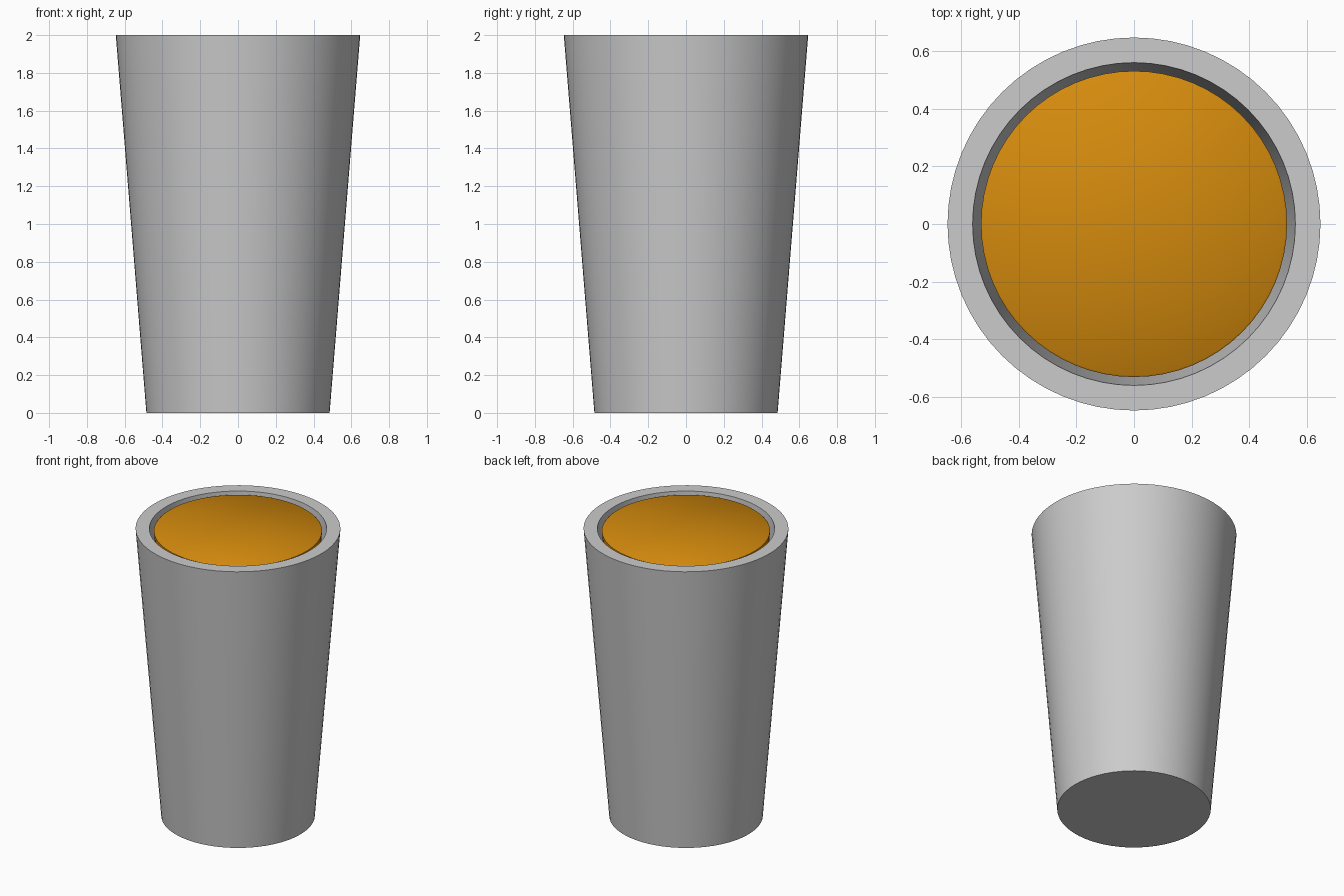
import bpy, bmesh, math

if "Cube" in bpy.data.objects:
    bpy.data.objects.remove(bpy.data.objects["Cube"])

SIDES = 64


def material(name, rgb):
    m = bpy.data.materials.new(name)
    m.diffuse_color = (*rgb, 1.0)
    m.use_nodes = True
    m.node_tree.nodes["Principled BSDF"].inputs["Base Color"].default_value = m.diffuse_color
    return m


def lathe(name, profile, mat):
    """Spin a (radius, z) profile that starts and ends on the axis."""
    bm = bmesh.new()
    rings = []
    for r, z in profile:
        n = SIDES if r > 0 else 1
        rings.append([bm.verts.new((r * math.cos(2 * math.pi * i / SIDES),
                                    r * math.sin(2 * math.pi * i / SIDES), z))
                      for i in range(n)])
    for a, b in zip(rings, rings[1:]):
        for i in range(SIDES):
            j = (i + 1) % SIDES
            if len(a) == 1:
                bm.faces.new((a[0], b[j], b[i]))
            elif len(b) == 1:
                bm.faces.new((a[i], a[j], b[0]))
            else:
                bm.faces.new((a[i], a[j], b[j], b[i]))
    bmesh.ops.recalc_face_normals(bm, faces=bm.faces)
    me = bpy.data.meshes.new(name)
    bm.to_mesh(me)
    bm.free()
    me.materials.append(mat)
    ob = bpy.data.objects.new(name, me)
    bpy.context.collection.objects.link(ob)
    bpy.ops.object.select_all(action='DESELECT')
    ob.select_set(True)
    bpy.context.view_layer.objects.active = ob
    bpy.ops.object.shade_smooth_by_angle(angle=math.radians(40))
    return ob


grey = material("glass_grey", (0.6, 0.6, 0.6))
amber = material("drink_amber", (0.665, 0.258, 0.004))

# Tapered tumbler with a thick wall and a hollow inside
lathe("tumbler", [(0, 0), (0.485, 0), (0.647, 2.0), (0.56, 2.0),
                  (0.41, 0.1), (0, 0.1)], grey)

# Drink filling the tumbler almost to the rim, with a small gap to the wall
lathe("drink", [(0, 0.12), (0.385, 0.12), (0.531, 1.985), (0.525, 1.99),
                (0, 1.99)], amber)
